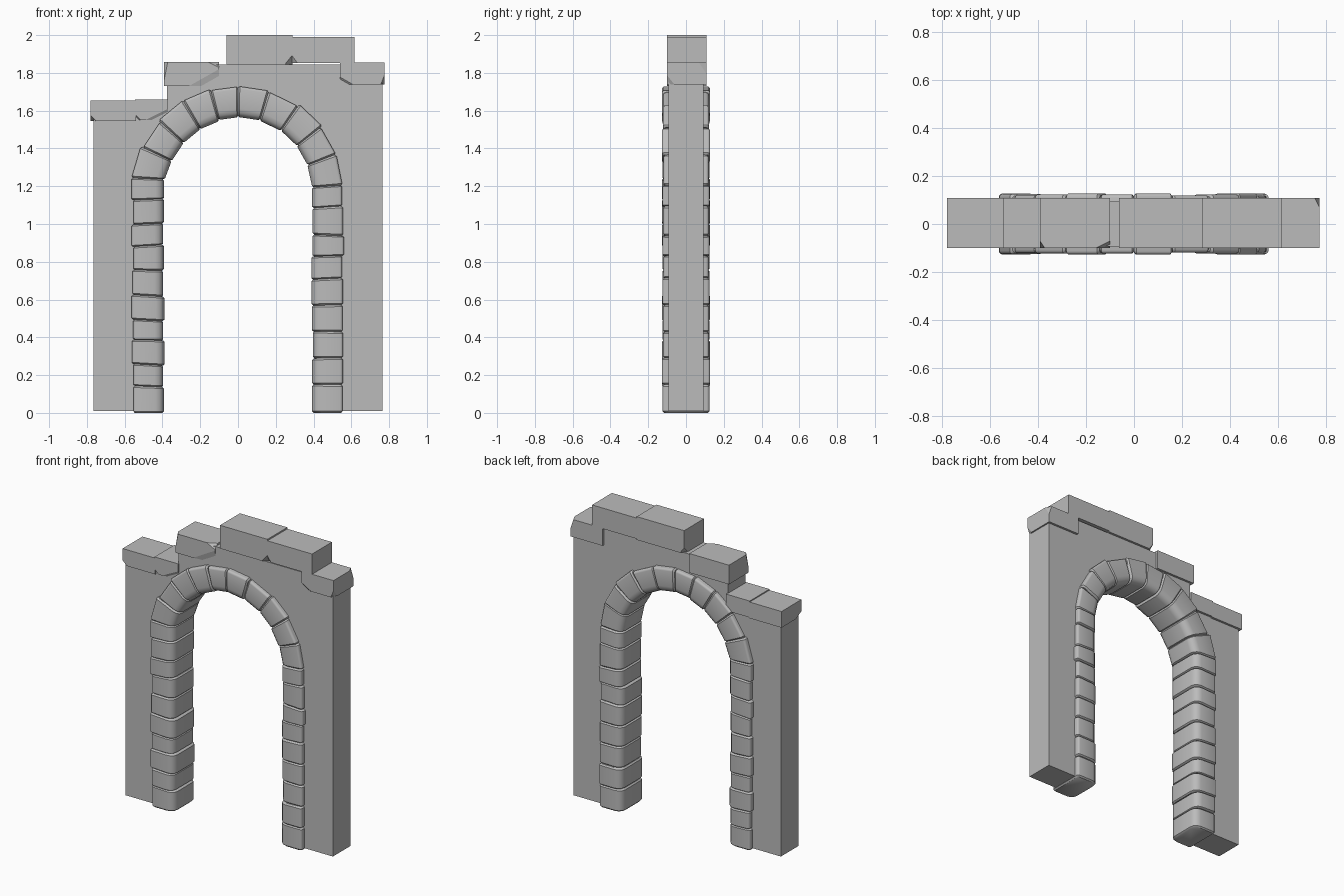
import bpy, bmesh, random
from math import cos, sin, pi, radians
from mathutils import Vector

random.seed(4)
cube = bpy.data.objects.get("Cube")
if cube:
    bpy.data.objects.remove(cube, do_unlink=True)

GREY = (0.5, 0.5, 0.5, 1)
stone_mat = bpy.data.materials.new("stone grey")
stone_mat.use_nodes = True
stone_mat.diffuse_color = GREY
bsdf = stone_mat.node_tree.nodes["Principled BSDF"]
bsdf.inputs["Base Color"].default_value = GREY
bsdf.inputs["Roughness"].default_value = 0.9

CENTRE_Z, INNER, OUTER = 1.17, 0.393, 0.557


def finish(name, bm, smooth=False):
    bmesh.ops.recalc_face_normals(bm, faces=bm.faces[:])
    mesh = bpy.data.meshes.new(name)
    bm.to_mesh(mesh)
    bm.free()
    mesh.materials.append(stone_mat)
    ob = bpy.data.objects.new(name, mesh)
    bpy.context.collection.objects.link(ob)
    if smooth:
        bpy.ops.object.select_all(action='DESELECT')
        ob.select_set(True)
        bpy.context.view_layer.objects.active = ob
        bpy.ops.object.shade_smooth_by_angle(angle=radians(40))
    return ob


# Wall slab: stepped outline with the arched opening, extruded in depth
def build_wall():
    r = 0.48
    arc = [(r * cos(a), CENTRE_Z + r * sin(a)) for a in (pi * i / 20 for i in range(21))]
    outline = [(0.765, 0.01), (0.765, 1.8), (0.6, 1.845), (-0.375, 1.845),
               (-0.375, 1.6), (-0.765, 1.6), (-0.765, 0.01), (-r, 0.01)]
    outline += arc[::-1] + [(r, 0.01)]
    bm = bmesh.new()
    face = bm.faces.new([bm.verts.new((x, -0.093, z)) for x, z in outline])
    ext = bmesh.ops.extrude_face_region(bm, geom=[face])
    bmesh.ops.translate(bm, vec=(0, 0.186, 0),
                        verts=[v for v in ext["geom"] if isinstance(v, bmesh.types.BMVert)])
    finish("wall", bm)


# Coping block with corners chipped off by planes: (side signs, cut lengths)
def block(name, x, z, chips=()):
    lo, hi = Vector((x[0], -0.101, z[0])), Vector((x[1], 0.108, z[1]))
    bm = bmesh.new()
    bmesh.ops.create_cube(bm, size=1)
    for v in bm.verts:
        v.co = (lo + hi) / 2 + v.co * (hi - lo)
    for signs, cuts in chips:
        corner = Vector([hi[i] if signs[i] > 0 else lo[i] for i in range(3)])
        normal = Vector([signs[i] / cuts[i] for i in range(3)])
        point = corner - Vector((signs[0] * cuts[0], 0, 0))
        cut = bmesh.ops.bisect_plane(bm, geom=bm.verts[:] + bm.edges[:] + bm.faces[:],
                                     plane_co=point, plane_no=normal, clear_outer=True)
        edges = [e for e in cut["geom_cut"] if isinstance(e, bmesh.types.BMEdge)]
        bmesh.ops.holes_fill(bm, edges=edges)
    finish(name, bm)


# Rounded cross-section: u runs from the opening (0) to the outside (1), with depth y
def section(width, depth):
    pts = []
    for cu, cy, rad, start in ((0, -1, 0.045, 180), (1, -1, 0.014, 270),
                               (1, 1, 0.014, 0), (0, 1, 0.045, 90)):
        u0 = rad if cu == 0 else width - rad
        for k in range(4):
            a = radians(start + 30 * k)
            pts.append((u0 + rad * cos(a), cy * (depth - rad) + rad * sin(a)))
    return pts


# One stone between two joints; each joint is (inner point, outer point) in x, z
def arch_stone(name, start, end):
    grow_in, grow_out = random.uniform(-0.005, 0.006), random.uniform(-0.007, 0.008)
    depth = 0.124 + random.uniform(-0.005, 0.004)
    bm = bmesh.new()
    rings = []
    for t, shrink in ((0, 0.008), (0.06, 0), (0.94, 0), (1, 0.008)):
        a = Vector(start[0]).lerp(Vector(end[0]), t)
        b = Vector(start[1]).lerp(Vector(end[1]), t)
        along = (b - a).normalized()
        a -= along * (grow_in - shrink)
        width = (b - a).length + grow_out - shrink
        ring = []
        for u, y in section(width, depth - shrink):
            p = a + along * u
            ring.append(bm.verts.new((p.x, y, p.y)))
        rings.append(ring)
    n = len(rings[0])
    for r0, r1 in zip(rings, rings[1:]):
        for i in range(n):
            bm.faces.new((r0[i], r0[(i + 1) % n], r1[(i + 1) % n], r1[i]))
    bm.faces.new(rings[0])
    bm.faces.new(rings[-1])
    finish(name, bm, smooth=True)


def pillar_joint(side, z):
    tilt = random.uniform(-0.006, 0.006) if z else 0
    return (side * INNER, z + tilt), (side * OUTER, z - tilt)


def ring_joint(deg):
    a = radians(deg)
    return tuple((r * cos(a), CENTRE_Z + r * sin(a)) for r in (INNER, OUTER + 0.004))


build_wall()

# Pillar stones, then the ring of arch stones from one pillar to the other
right_z = [0, 0.14, 0.255, 0.385, 0.49, 0.62, 0.755, 0.885, 1.0, 1.13, 1.24]
left_z = [0, 0.15, 0.29, 0.43, 0.57, 0.71, 0.83, 0.94, 1.09, 1.2]
tops = []
for label, side, heights in (("right", -1, right_z), ("left", 1, left_z)):
    joints = [pillar_joint(side, z) for z in heights]
    tops.append(joints[-1])
    for i, (a, b) in enumerate(zip(joints, joints[1:])):
        arch_stone(f"{label}_pillar_stone_{i + 1}", a, b)

angles = [155, 138, 121, 105, 90, 73, 55, 38, 21]
ring = [tops[0]] + [ring_joint(a) for a in angles] + [tops[1]]
for i, (a, b) in enumerate(zip(ring, ring[1:])):
    arch_stone(f"arch_stone_{i + 1}", a, b)

# Coping blocks stepping up over the wall
block("right_end_coping", (-0.78, -0.54), (1.545, 1.653),
      [((-1, -1, -1), (0.03, 0.06, 0.03))])
block("right_inner_coping", (-0.545, -0.37), (1.55, 1.66),
      [((-1, -1, -1), (0.03, 0.03, 0.03)), ((1, -1, -1), (0.12, 0.03, 0.06))])
block("middle_coping", (-0.392, -0.1), (1.73, 1.858),
      [((1, -1, 1), (0.06, 0.03, 0.03)), ((-1, -1, 1), (0.02, 0.03, 0.1)),
       ((1, -1, -1), (0.16, 0.02, 0.09))])
block("top_coping_right", (-0.062, 0.288), (1.845, 2.0),
      [((1, -1, -1), (0.04, 0.03, 0.05)), ((-1, 1, -1), (0.03, 0.04, 0.04))])
block("top_coping_left", (0.285, 0.617), (1.852, 1.99),
      [((-1, -1, -1), (0.03, 0.02, 0.04))])
block("left_end_coping", (0.54, 0.775), (1.738, 1.855),
      [((-1, -1, -1), (0.07, 0.03, 0.04)), ((1, 1, 1), (0.02, 0.04, 0.06)),
       ((1, -1, -1), (0.02, 0.04, 0.05))])
